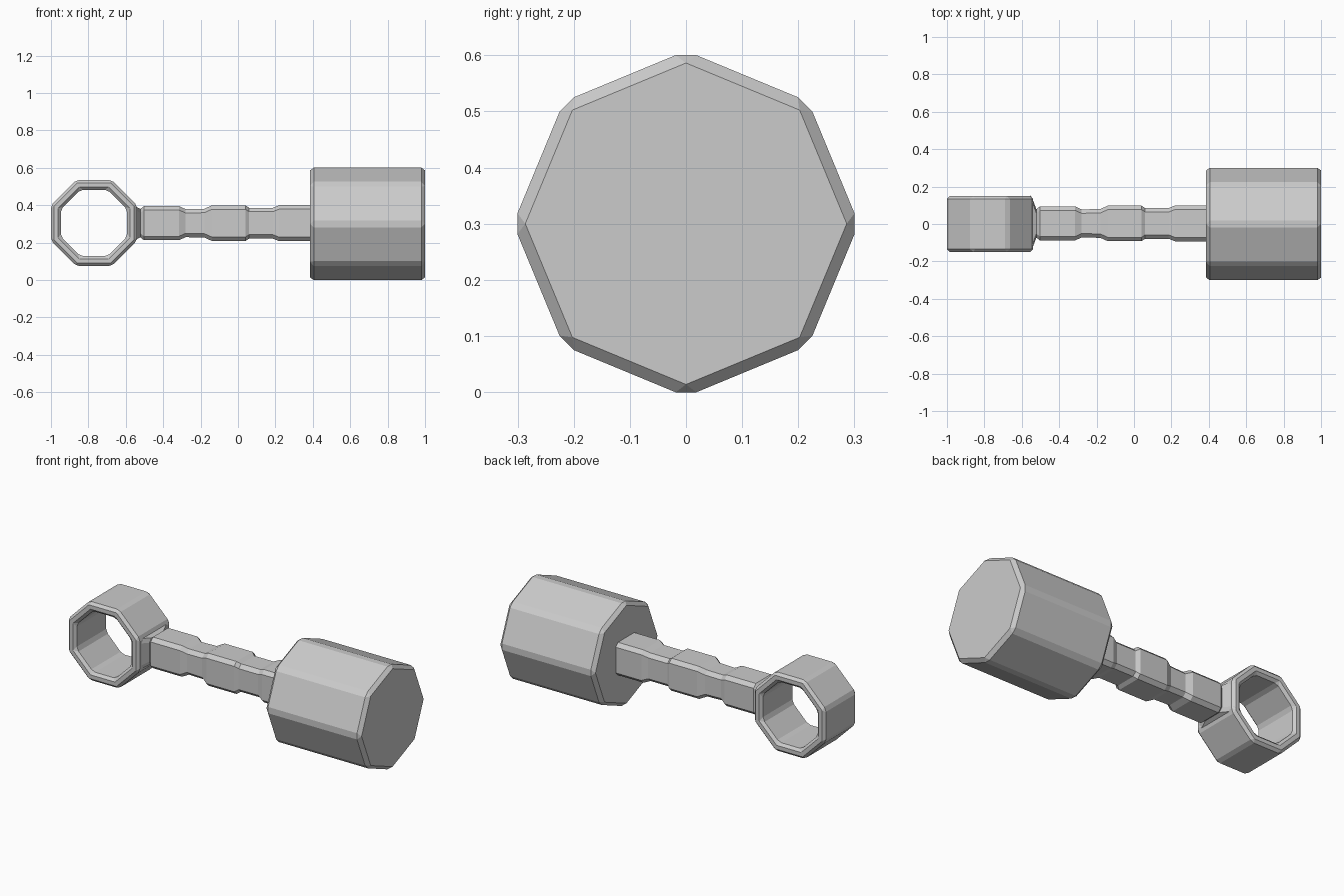
import bpy, bmesh, math

if "Cube" in bpy.data.objects:
    bpy.data.objects.remove(bpy.data.objects["Cube"])


def make_object(name, verts, faces, bevel=0.0):
    me = bpy.data.meshes.new(name)
    me.from_pydata(verts, [], faces)
    bm = bmesh.new()
    bm.from_mesh(me)
    bmesh.ops.recalc_face_normals(bm, faces=bm.faces)
    bm.to_mesh(me)
    bm.free()
    ob = bpy.data.objects.new(name, me)
    bpy.context.collection.objects.link(ob)
    if bevel:
        mod = ob.modifiers.new("edge_chamfer", 'BEVEL')
        mod.width = bevel
        mod.segments = 1
        mod.limit_method = 'ANGLE'
        mod.angle_limit = math.radians(30)
    return ob


def bridge(a, b, n):
    # quads between two closed loops starting at indices a and b
    return [(a + i, a + (i + 1) % n, b + (i + 1) % n, b + i) for i in range(n)]


def octagon(apothem, turn):
    r = apothem / math.cos(math.pi / 8)
    return [(r * math.cos(math.pi / 4 * i + turn), r * math.sin(math.pi / 4 * i + turn))
            for i in range(8)]


# Head: octagonal prism along x, point upward
prof = octagon(0.2846, 0)
verts = [(x, y, z + 0.3) for x in (0.385, 1.0) for y, z in prof]
faces = bridge(0, 8, 8) + [tuple(range(8)), tuple(range(8, 16))]
make_object("head", verts, faces, 0.02)

# Ring: octagonal tube along y
outer, inner = octagon(0.23, math.pi / 8), octagon(0.177, math.pi / 8)
verts = []
for prof, y in ((outer, -0.15), (outer, 0.15), (inner, 0.15), (inner, -0.15)):
    verts += [(x - 0.77, y, z + 0.305) for x, z in prof]
faces = [f for k in range(4) for f in bridge(8 * k, 8 * ((k + 1) % 4), 8)]
make_object("end_ring", verts, faces, 0.015)

# Handle: chamfered square sections (x, half width, half height), flared at the ring
sections = [(-0.555, 0.15, 0.095), (-0.545, 0.138, 0.088), (-0.522, 0.076, 0.076),
            (-0.503, 0.091, 0.091), (-0.315, 0.091, 0.091), (-0.28, 0.075, 0.075),
            (-0.18, 0.077, 0.077), (-0.14, 0.095, 0.095), (0.04, 0.095, 0.095),
            (0.06, 0.082, 0.082), (0.185, 0.082, 0.082), (0.22, 0.096, 0.096),
            (0.40, 0.096, 0.096)]
c = 0.021
verts = []
for x, w, h in sections:
    loop = [(w, -h + c), (w, h - c), (w - c, h), (-w + c, h),
            (-w, h - c), (-w, -h + c), (-w + c, -h), (w - c, -h)]
    verts += [(x, y + 0.003, z + 0.304) for y, z in loop]
last = 8 * (len(sections) - 1)
faces = [f for k in range(len(sections) - 1) for f in bridge(8 * k, 8 * k + 8, 8)]
faces += [tuple(range(8)), tuple(range(last, last + 8))]
make_object("handle", verts, faces)
